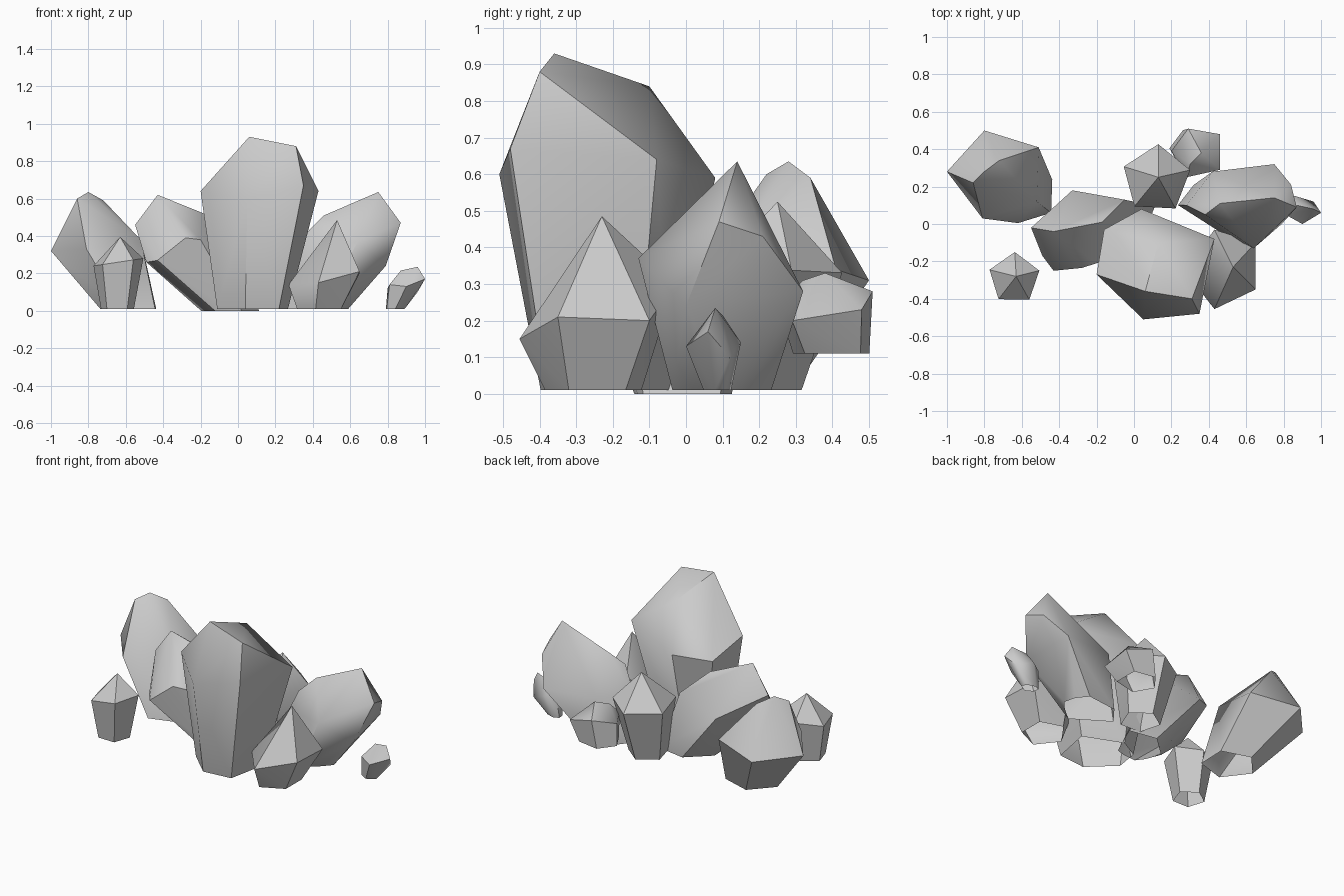
import bpy
import bmesh
from math import radians, cos, sin, tau
from mathutils import Vector

default_cube = bpy.data.objects.get("Cube")
if default_cube:
    bpy.data.objects.remove(default_cube, do_unlink=True)

# One grey stone material shared by every crystal
stone = bpy.data.materials.new("grey_stone")
stone.use_nodes = True
grey = (0.6, 0.6, 0.6, 1.0)
stone.diffuse_color = grey
stone.node_tree.nodes["Principled BSDF"].inputs["Base Color"].default_value = grey


def ring(centre, radius, sides, turn, lean=(0, 0)):
    """Regular ring of points whose height changes with x and y by lean."""
    c = Vector(centre)
    points = []
    for i in range(sides):
        a = radians(turn) + tau * i / sides
        dx, dy = radius * cos(a), radius * sin(a)
        points.append(c + Vector((dx, dy, dx * lean[0] + dy * lean[1])))
    return points


def crystal(name, foot, taper, shoulder, tips):
    """Faceted stone, open below: tapered shoulder copy at the foot, points on top."""
    shoulder = [Vector(p) for p in shoulder]
    foot = Vector(foot)
    middle = sum(shoulder, Vector()) / len(shoulder)
    base = []
    for p in shoulder:
        offset = (p - middle) * taper
        base.append(foot + Vector((offset.x, offset.y, 0)))

    bm = bmesh.new()
    for p in base + shoulder + [Vector(t) for t in tips]:
        bm.verts.new(p)
    hull = bmesh.ops.convex_hull(bm, input=bm.verts[:])
    spare = {g for g in hull["geom_interior"] + hull["geom_unused"]
             if isinstance(g, bmesh.types.BMVert)}
    bmesh.ops.delete(bm, geom=list(spare), context="VERTS")
    bmesh.ops.dissolve_limit(bm, angle_limit=radians(4),
                             verts=bm.verts[:], edges=bm.edges[:])
    bmesh.ops.recalc_face_normals(bm, faces=bm.faces[:])
    # Leave the underside open
    under = [f for f in bm.faces if f.normal.z < -0.99]
    bmesh.ops.delete(bm, geom=under, context="FACES")

    mesh = bpy.data.meshes.new(name)
    bm.to_mesh(mesh)
    bm.free()
    mesh.materials.append(stone)
    mesh.shade_smooth()
    mesh.set_sharp_from_angle(angle=radians(46))
    obj = bpy.data.objects.new(name, mesh)
    bpy.context.scene.collection.objects.link(obj)


# Tall central crystal with a three-cornered crown
crystal("central_crystal", (0.06, -0.22, 0.01), 0.6,
        [(-0.2, -0.27, 0.64), (0.05, -0.51, 0.6), (0.35, -0.48, 0.67),
         (0.43, -0.08, 0.64), (0.04, 0.08, 0.59), (-0.16, -0.03, 0.56)],
        [(0.06, -0.36, 0.93), (0.31, -0.4, 0.88), (0.13, -0.1, 0.84)])

# Large crystals leaning outwards on both sides
crystal("leaning_crystal_far", (-0.57, 0.15, 0.01), 0.61,
        [(-1, 0.28, 0.32), (-0.8, 0.5, 0.31), (-0.51, 0.41, 0.34),
         (-0.52, 0.12, 0.38), (-0.81, 0.03, 0.33)],
        [(-0.8, 0.28, 0.635), (-0.86, 0.22, 0.6), (-0.72, 0.34, 0.59)])
crystal("leaning_crystal_near", (-0.05, -0.03, 0), 0.62,
        [(-0.55, -0.02, 0.46), (-0.33, 0.18, 0.33), (-0.05, 0.13, 0.4),
         (-0.17, 0.01, 0.515), (-0.2, -0.21, 0.38), (-0.28, -0.235, 0.39),
         (-0.43, -0.25, 0.27), (-0.49, -0.17, 0.26)],
        [(-0.43, -0.04, 0.62)])
crystal("leaning_crystal_opposite", (0.44, 0.11, 0.01), 0.6,
        [(0.87, 0.09, 0.47), (0.79, 0, 0.24), (0.64, -0.13, 0.37),
         (0.38, 0.05, 0.43), (0.28, 0.1, 0.27), (0.42, 0.28, 0.3),
         (0.75, 0.32, 0.28), (0.84, 0.21, 0.43)],
        [(0.75, 0.14, 0.635), (0.46, 0.11, 0.51)])

# Squat pointed crystal at the front
crystal("front_crystal", (0.45, -0.25, 0.01), 0.62,
        [(0.43, -0.455, 0.15), (0.65, -0.35, 0.21), (0.65, -0.1, 0.2),
         (0.43, -0.03, 0.3), (0.27, -0.25, 0.14)],
        [(0.53, -0.23, 0.485)])

# Five-sided pointed crystals
crystal("small_pointed_crystal", (-0.645, -0.29, 0.01), 0.66,
        ring((-0.64, -0.29, 0.26), 0.14, 5, 89, (0.15, 0)),
        [(-0.63, -0.28, 0.395)])
crystal("back_pointed_crystal", (0.12, 0.2, 0.01), 0.62,
        ring((0.12, 0.24, 0.34), 0.187, 5, 87, (0, -0.05)),
        [(0.13, 0.25, 0.525)])

# Short block behind the cluster, raised off the ground
crystal("back_block", (0.3, 0.4, 0.11), 0.8,
        [(0.2, 0.39, 0.24), (0.29, 0.51, 0.28), (0.46, 0.48, 0.23),
         (0.46, 0.29, 0.2), (0.28, 0.25, 0.24)],
        [(0.36, 0.38, 0.33), (0.3, 0.32, 0.31)])

# Pebble-sized shard at the side
crystal("side_shard", (0.835, 0.09, 0.01), 0.5,
        [(0.8, 0.12, 0.12), (0.86, 0.15, 0.14), (0.96, 0.12, 0.1),
         (1, 0.06, 0.17), (0.9, 0, 0.13), (0.81, 0.05, 0.14)],
        [(0.96, 0.08, 0.235), (0.87, 0.1, 0.215)])
